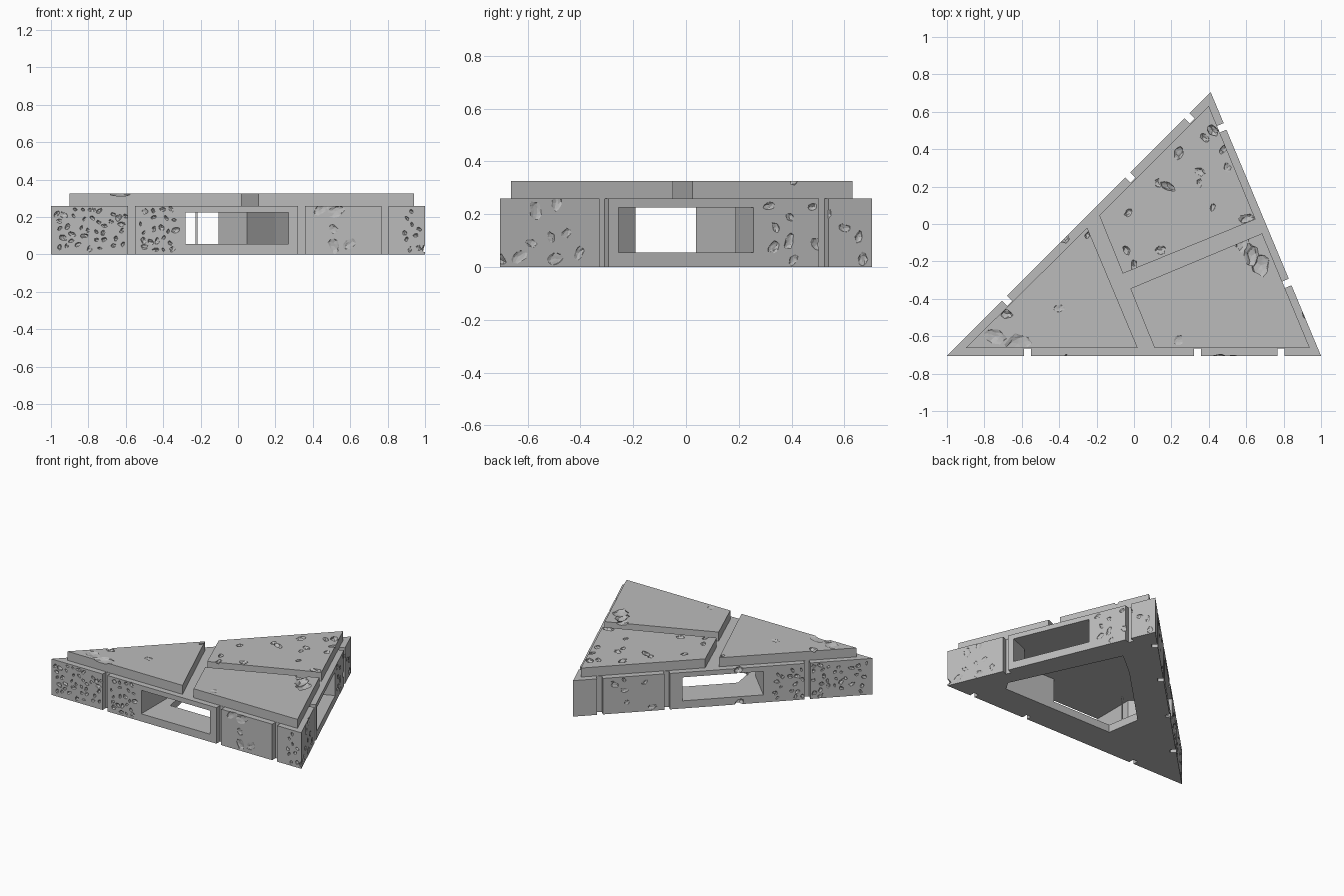
import bpy, bmesh, math, random
from mathutils import Vector, Matrix

random.seed(7)
if "Cube" in bpy.data.objects:
    bpy.data.objects.remove(bpy.data.objects["Cube"], do_unlink=True)

stone = bpy.data.materials.new("grey_stone")
stone.use_nodes = True
GREY = (0.5, 0.5, 0.5, 1)
stone.diffuse_color = GREY
stone.node_tree.nodes["Principled BSDF"].inputs["Base Color"].default_value = GREY

UP = Vector((0, 0, 1))
A, B, C = Vector((-1, -.705, 0)), Vector((1, -.705, 0)), Vector((.41, .705, 0))
BASE_H, SLAB_H = .26, .325


def make_object(name, bm):
    bmesh.ops.recalc_face_normals(bm, faces=bm.faces[:])
    mesh = bpy.data.meshes.new(name)
    bm.to_mesh(mesh)
    bm.free()
    mesh.materials.append(stone)
    obj = bpy.data.objects.new(name, mesh)
    bpy.context.collection.objects.link(obj)
    return obj


def prism(name, points, z0, z1):
    bm = bmesh.new()
    face = bm.faces.new([bm.verts.new((p[0], p[1], z0)) for p in points])
    ext = bmesh.ops.extrude_face_region(bm, geom=[face])
    for v in ext["geom"]:
        if isinstance(v, bmesh.types.BMVert):
            v.co.z = z1
    return make_object(name, bm)


def wall_box(name, start, end, t0, t1, depth, z0, z1):
    """Box cutter reaching inward from one outer wall."""
    along = (end - start).normalized()
    inward = UP.cross(along)
    p, q = start.lerp(end, t0), start.lerp(end, t1)
    pts = [p - inward * .05, q - inward * .05, q + inward * depth, p + inward * depth]
    return prism(name, pts, z0, z1)


def carve(target, cutter):
    mod = target.modifiers.new("carve", "BOOLEAN")
    mod.operation, mod.solver, mod.object = "DIFFERENCE", "EXACT", cutter
    mod.use_self = True
    bpy.context.view_layer.update()
    result = bpy.data.meshes.new_from_object(
        target.evaluated_get(bpy.context.evaluated_depsgraph_get()))
    target.modifiers.clear()
    target.data = result
    bpy.data.objects.remove(cutter, do_unlink=True)


def pit_cutter(pits):
    """Rough flattened blobs; each pit is (position, normal, radius, depth)."""
    bm = bmesh.new()
    for pos, normal, radius, depth in pits:
        turn = normal.to_track_quat("Z", "Y").to_matrix().to_4x4()
        spin = Matrix.Rotation(random.uniform(0, math.tau), 4, "Z")
        size = Matrix.Diagonal((radius, radius * random.uniform(.5, .8), depth, 1))
        blob = bmesh.ops.create_icosphere(
            bm, subdivisions=2, radius=1, matrix=Matrix.Translation(pos) @ turn @ spin @ size)
        for v in blob["verts"]:
            v.co = pos + (v.co - pos) * random.uniform(.75, 1.15)
    return make_object("pit_cutter", bm)


def wall_pits(start, end, t0, t1, count, radius, depth):
    along = (end - start).normalized()
    outward = along.cross(UP)
    spots, pits = [], []
    for _ in range(count * 12):
        p = start.lerp(end, random.uniform(t0, t1)) + UP * random.uniform(.02, .245)
        if len(pits) < count and all((p - s).length > radius * 1.7 for s in spots):
            spots.append(p)
            pits.append((p, outward, radius * random.uniform(.6, 1.1), depth))
    return pits


# Triangular base with a hollow underside
base = prism("base", [A, B, C], 0, BASE_H)
hollow = [(-.2, -.49), (.68, -.49), (.72, -.42), (.37, .33), (.2, .19), (-.24, -.25)]
carve(base, prism("hollow_cutter", hollow, -.1, .225))

# Connector openings and upright joints on every wall
walls = [
    (A, B, (.36, .635), (.215, .67, .893)),
    (B, C, (.319, .681), (.28, .87)),
    (A, C, (.365, .635), (.218, .686, .91)),
]
for start, end, opening, joints in walls:
    if end is C and start is A:
        start, end = end, start
        opening = (1 - opening[1], 1 - opening[0])
        joints = [1 - j for j in joints]
    half = .019 / (end - start).length
    carve(base, wall_box("opening_cutter", start, end, *opening, .32, .055, .225))
    for j in joints:
        carve(base, wall_box("joint_cutter", start, end, j - half, j + half, .04, -.1, .4))

# Weathered pits and shallow dents in the walls
pits = wall_pits(A, B, .01, .2, 38, .02, .012)
pits += wall_pits(A, B, .235, .335, 22, .02, .012)
pits += wall_pits(A, B, .915, .985, 9, .018, .012)
pits += wall_pits(A, B, .72, .82, 5, .045, .008)
pits += wall_pits(C, A, .8, .98, 30, .02, .012)
pits += wall_pits(C, A, .67, .77, 16, .02, .012)
pits += wall_pits(C, A, .12, .28, 6, .03, .008)
pits += wall_pits(B, C, .03, .24, 8, .035, .007)
pits += wall_pits(B, C, .72, .98, 12, .03, .009)
# Broken rim above and below the left opening
rim = A.lerp(C, .447)
side = Vector((-1, 1, 0)).normalized()
pits += [(rim + UP * z, side, .035, .035) for z in (.01, .25)]
pits += [(B + UP * .03, Vector((1, 0, 0)), .03, .02)]
carve(base, pit_cutter(pits))

# Three raised paving slabs
slabs = {
    "left_slab": [(-.9, -.663), (.02, -.663), (-.25, -.02)],
    "right_slab": [(.11, -.663), (.94, -.663), (.685, -.05), (-.02, -.345)],
    "back_slab": [(-.06, -.265), (.65, .025), (.40, .63), (-.185, .045)],
}
# Wear on each slab: x, y, radius, depth
wear = {
    "left_slab": [(-.62, -.64, .07, .012), (-.74, -.6, .06, .01), (-.4, -.45, .03, .006),
                  (-.68, -.48, .035, .02), (-.25, -.06, .02, .02)],
    "right_slab": [(.63, -.17, .07, .022), (.68, -.22, .06, .018), (.58, -.1, .05, .015),
                   (.24, -.62, .03, .005)],
    "back_slab": [(.42, .5, .04, .025), (.38, .46, .03, .015), (.24, .38, .035, .02),
                  (.18, .2, .045, .02), (.13, .22, .025, .012), (-.03, .06, .025, .015),
                  (.35, .28, .03, .012), (.35, .22, .025, .01), (.6, .03, .04, .02),
                  (.5, .3, .03, .012), (-.04, -.14, .025, .015), (.0, -.22, .03, .018),
                  (.14, -.14, .03, .012), (.48, .4, .03, .02), (.42, .09, .025, .01)],
}
for name, outline in slabs.items():
    slab = prism(name, outline, BASE_H - .002, SLAB_H)
    marks = [(Vector((x, y, SLAB_H)), UP, r, d) for x, y, r, d in wear[name]]
    carve(slab, pit_cutter(marks))
